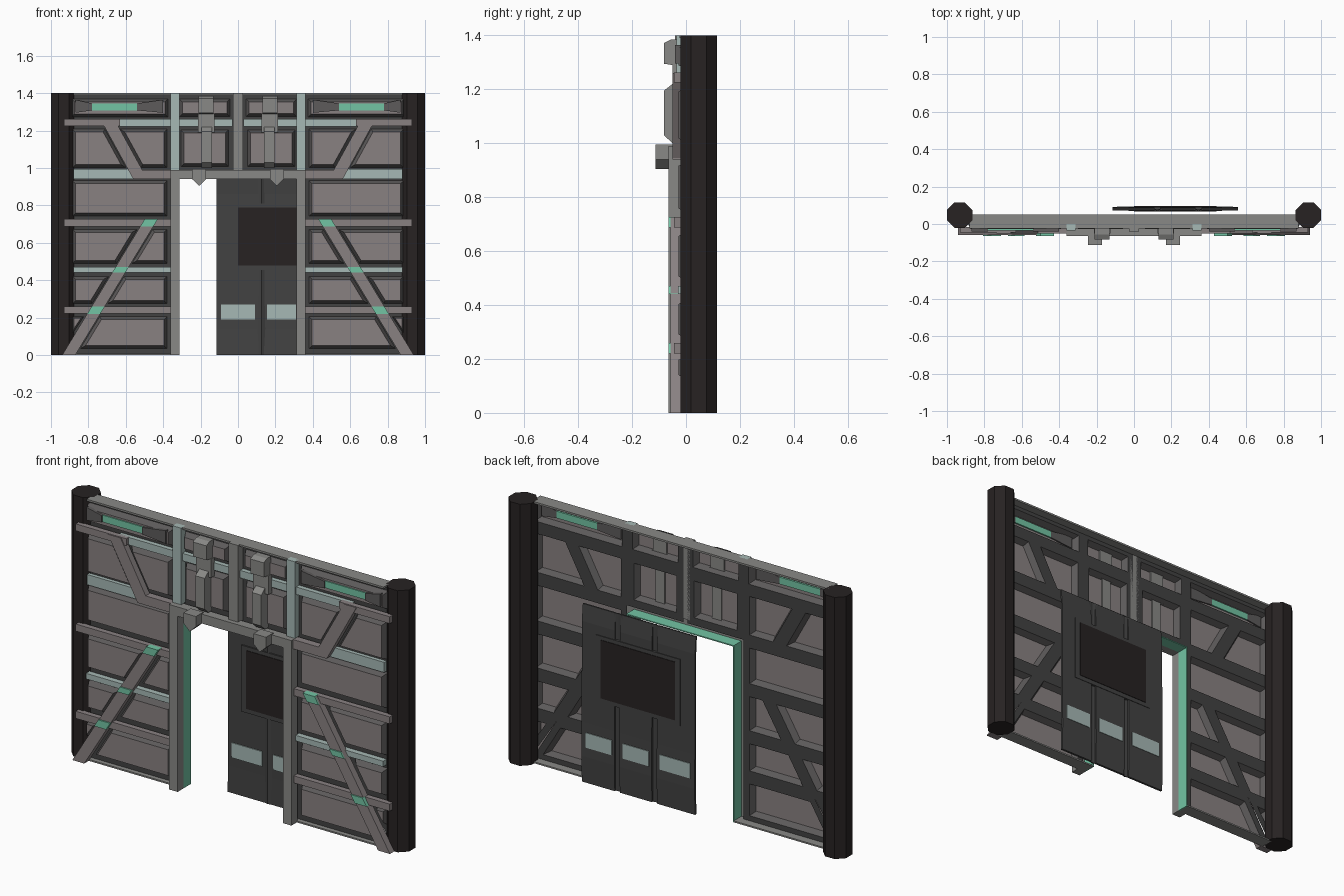
import bpy, bmesh, math
from mathutils import Vector

if "Cube" in bpy.data.objects:
    bpy.data.objects.remove(bpy.data.objects["Cube"])


def material(name, r, g, b):
    m = bpy.data.materials.new(name)
    m.diffuse_color = (r, g, b, 1)
    m.use_nodes = True
    m.node_tree.nodes["Principled BSDF"].inputs["Base Color"].default_value = m.diffuse_color
    return m


PANEL = material("warm_grey", .25, .22, .222)
FRAME = material("light_grey", .25, .25, .24)
DARK = material("dark_grey", .055, .055, .055)
EDGE = material("mid_grey", .11, .105, .105)
BLACK = material("near_black", .02, .016, .016)
PALE = material("pale_teal", .38, .48, .46)
GREEN = material("green_light", .17, .55, .37)


def finish(name, bm, mats):
    me = bpy.data.meshes.new(name)
    bm.to_mesh(me)
    bm.free()
    for m in mats:
        me.materials.append(m)
    ob = bpy.data.objects.new(name, me)
    bpy.context.collection.objects.link(ob)
    return ob


def prism(name, pts, a, b, mat, axis='y'):
    """Extrude a 2D outline along an axis: y takes (x,z), x takes (y,z), z takes (x,y)."""
    place = {'y': lambda p, t: (p[0], t, p[1]),
             'x': lambda p, t: (t, p[0], p[1]),
             'z': lambda p, t: (p[0], p[1], t)}[axis]
    bm = bmesh.new()
    lo = [bm.verts.new(place(p, a)) for p in pts]
    hi = [bm.verts.new(place(p, b)) for p in pts]
    n = len(pts)
    bm.faces.new(lo)
    bm.faces.new(hi)
    for i in range(n):
        bm.faces.new((lo[i], lo[(i + 1) % n], hi[(i + 1) % n], hi[i]))
    bmesh.ops.recalc_face_normals(bm, faces=bm.faces)
    return finish(name, bm, [mat])


def box(name, x0, x1, y0, y1, z0, z1, mat):
    return prism(name, [(x0, z0), (x1, z0), (x1, z1), (x0, z1)], y0, y1, mat)


def panel(name, pts, margin=.035, bevel=.016, y=.005, depth=.033):
    """Open-backed cell: dark surround, bevelled edge, raised face."""
    bm = bmesh.new()
    f = bm.faces.new([bm.verts.new((x, y, z)) for x, z in pts])
    f.normal_update()
    if f.normal.y > 0:
        f.normal_flip()
    for thick, dep, slot in ((margin, 0, 1), (bevel, depth, 2)):
        ring = bmesh.ops.inset_individual(bm, faces=[f], thickness=thick, depth=dep,
                                          use_even_offset=True)
        for r in ring['faces']:
            if r != f:
                r.material_index = slot
    return finish(name, bm, [PANEL, DARK, EDGE])


def low(z):      # lower brace centre line
    return .905 - .607 * z


def up(z):       # upper brace centre line
    return .53 + .55 * (z - .95)


ROWS = [0, .24, .455, .707, .967, 1.243, 1.4]
IN, OUT = .345, .92

for s, side in ((-1, "left"), (1, "right")):
    def flip(pts):
        return [(s * x, z) for x, z in pts]

    def bar(name, x0, x1, y0, y1, z0, z1, mat):
        box(f"{name}_{side}", s * x0, s * x1, y0, y1, z0, z1, mat)

    # octagonal end pillar
    ring = [(s * .932 + .0735 * math.cos(math.radians(22.5 + 45 * i)),
             .047 + .0735 * math.sin(math.radians(22.5 + 45 * i))) for i in range(8)]
    prism(f"pillar_{side}", ring, 0, 1.4, BLACK, 'z')

    # wall panels, split along the braces
    for i, (z0, z1) in enumerate(zip(ROWS, ROWS[1:])):
        cut = low if i < 3 else up if i == 4 else None
        if cut is None:
            panel(f"wall_panel_{i}_{side}", flip([(IN, z0), (OUT, z0), (OUT, z1), (IN, z1)]),
                  .03 if i == 5 else .035)
            continue
        panel(f"inner_panel_{i}_{side}",
              flip([(IN, z0), (cut(z0), z0), (cut(z1), z1), (IN, z1)]))
        outer = [(OUT, z0), (OUT, z1), (cut(z1), z1)]
        if i:
            outer.append((cut(z0), z0))
        panel(f"outer_panel_{i}_{side}", flip(outer), .035, .016 if i else .008)

    # horizontal rails and pale strips
    for i, z in enumerate((.24, .707)):
        bar(f"rail_{i}", .36, .93, -.045, -.015, z - .019, z + .019, PANEL)
    bar("upper_rail", .63, .93, -.045, -.015, 1.225, 1.262, PANEL)
    bar("rail_foot", .36, .56, -.05, -.01, .94, .99, PANEL)
    bar("thin_strip", .36, .88, -.03, 0, .44, .47, PALE)
    bar("wide_strip", .54, .88, -.02, 0, .94, .995, PALE)
    bar("top_strip", .03, .69, -.025, 0, 1.222, 1.262, PALE)

    # diagonal braces with lights at the crossings
    prism(f"lower_brace_{side}", flip([(low(0) - .035, 0), (low(0) + .035, 0),
          (low(.725) + .035, .725), (low(.725) - .035, .725)]), -.058, -.02, PANEL)
    prism(f"upper_brace_{side}", flip([(up(.945) - .04, .945), (up(.945) + .035, .945),
          (up(1.26) + .035, 1.26), (up(1.26) - .04, 1.26)]), -.05, -.015, PANEL)
    for z in (.24, .455, .707):
        h = .015 if z == .455 else .02
        prism(f"brace_light_{z}_{side}", flip([(low(z - h) - .035, z - h), (low(z - h) + .035, z - h),
              (low(z + h) + .035, z + h), (low(z + h) - .035, z + h)]), -.065, -.03, GREEN)

    # recessed top light with tapered ends
    bar("top_light", .54, .78, -.034, -.02, 1.308, 1.345, GREEN)
    for x0, x1 in ((.40, .54), (.87, .78)):
        prism(f"light_end_{x0}_{side}", flip([(x0, 1.295), (x1, 1.308), (x1, 1.345), (x0, 1.365)]),
              -.04, -.02, EDGE)

    # door jamb: front bar plus lit inner lining
    bar("jamb_front", .312, .362, -.065, -.015, 0, .99, FRAME)
    bar("jamb_lining", .312, .318, -.015, .05, 0, .945, GREEN)
    bar("upper_post", .312, .362, -.035, 0, .99, 1.4, PALE)
    bar("floor_edge", .318, .88, -.02, .05, 0, .008, FRAME)

    # panels above the door
    for i in (4, 5):
        panel(f"header_panel_{i}_{side}", flip([(.012, ROWS[i]), (IN, ROWS[i]),
              (IN, ROWS[i + 1]), (.012, ROWS[i + 1])]), .04 if i == 4 else .032)

    # clamp column above the door
    def clamp(name, pts, x0, x1):
        prism(f"{name}_{side}", pts, s * x0, s * x1, FRAME, 'x')
    clamp("clamp_top", [(-.02, 1.385), (-.055, 1.385), (-.082, 1.372), (-.082, 1.295),
                        (-.02, 1.285)], .13, .21)
    clamp("clamp_link", [(-.02, 1.29), (-.05, 1.29), (-.05, 1.19), (-.02, 1.19)], .125, .215)
    clamp("clamp_body", [(-.02, 1.22), (-.05, 1.22), (-.082, 1.195), (-.082, 1.03),
                         (-.05, 1.0), (-.02, 1.0)], .14, .195)
    prism(f"clamp_hook_{side}", flip([(.17, .995), (.245, .995), (.245, .94), (.207, .905),
                                      (.17, .94)]), -.113, -.05, FRAME)

# header parts shared by both sides
box("centre_post", -.027, .027, -.04, .005, .985, 1.4, FRAME)
box("lintel_front", -.362, .362, -.065, -.015, .94, .99, FRAME)
box("lintel_lining", -.318, .318, -.015, .05, .94, .946, GREEN)
box("top_cap", -.88, .88, -.025, .05, 1.39, 1.4, FRAME)

# sliding door leaf, three folded columns joined by ridges
leaf = [(.076, 0), (.088, 0), (.092, .14), (.09, .32), (.088, .86), (.08, .95),
        (.072, .95), (.078, .86), (.078, .32), (.08, .14)]
for i, (x0, x1) in enumerate(((-.115, .11), (.14, .33), (.36, .555))):
    prism(f"door_column_{i}", leaf, x0, x1, DARK, 'x')
for x in (.125, .345):
    prism(f"door_ridge_{x}", [(x - .025, .082), (x, .07), (x + .025, .082), (x, .078)],
          0, .95, DARK, 'z')
for i, (x0, x1) in enumerate(((-.09, .09), (.155, .31), (.375, .53))):
    box(f"door_stripe_{i}", x0, x1, .074, .094, .19, .27, PALE)
box("window_frame", -.03, .47, .07, .092, .455, .81, DARK)
box("window_glass", 0, .44, .067, .095, .478, .79, BLACK)
